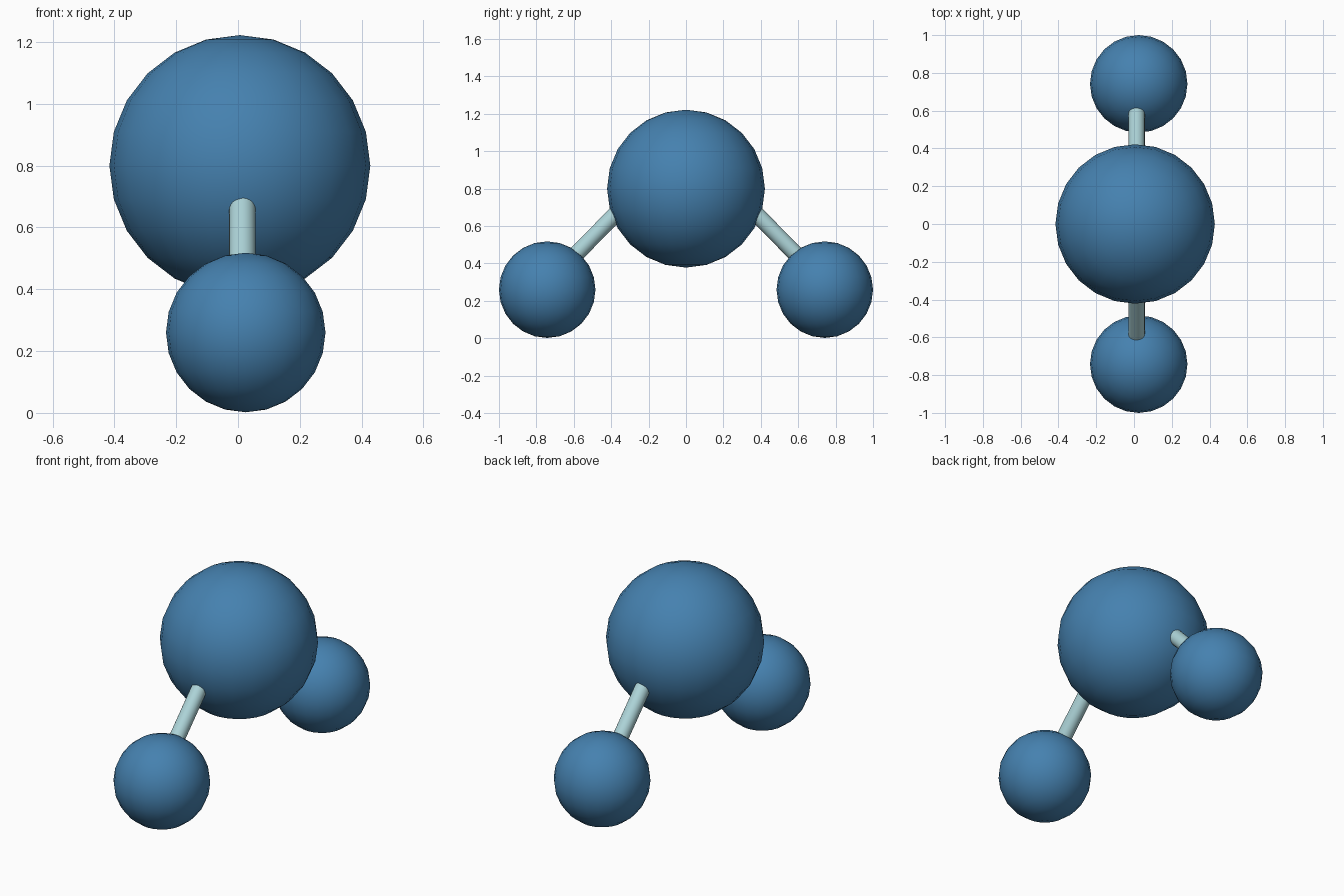
import bpy
from mathutils import Vector

if "Cube" in bpy.data.objects:
    bpy.data.objects.remove(bpy.data.objects["Cube"])


def material(name, color):
    m = bpy.data.materials.new(name)
    m.diffuse_color = color
    m.use_nodes = True
    m.node_tree.nodes["Principled BSDF"].inputs["Base Color"].default_value = m.diffuse_color
    return m


blue = material("blue", (0.06, 0.22, 0.43, 1))
teal = material("pale_teal", (0.42, 0.66, 0.69, 1))


def finish(name, mat):
    obj = bpy.context.object
    obj.name = name
    obj.data.materials.append(mat)
    bpy.ops.object.shade_smooth_by_angle()
    return obj


def ball(name, center, radius):
    bpy.ops.mesh.primitive_uv_sphere_add(segments=24, ring_count=12, radius=radius, location=center)
    return finish(name, blue)


def rod(name, a, b, radius):
    a, b = Vector(a), Vector(b)
    bpy.ops.mesh.primitive_cylinder_add(vertices=24, radius=radius, depth=(b - a).length, location=(a + b) / 2)
    bpy.context.object.rotation_euler = (b - a).to_track_quat('Z', 'Y').to_euler()
    return finish(name, teal)


# Large central ball
ball("central_ball", (0.006, 0, 0.80), 0.422)

# Two small balls and the rods that join them to the centre
for side, s in (("front", -1), ("back", 1)):
    ball(side + "_small_ball", (0.025, s * 0.742, 0.26), 0.258)
    rod(side + "_rod", (0.014, s * 0.68, 0.355), (0.014, s * 0.27, 0.773), 0.043)
